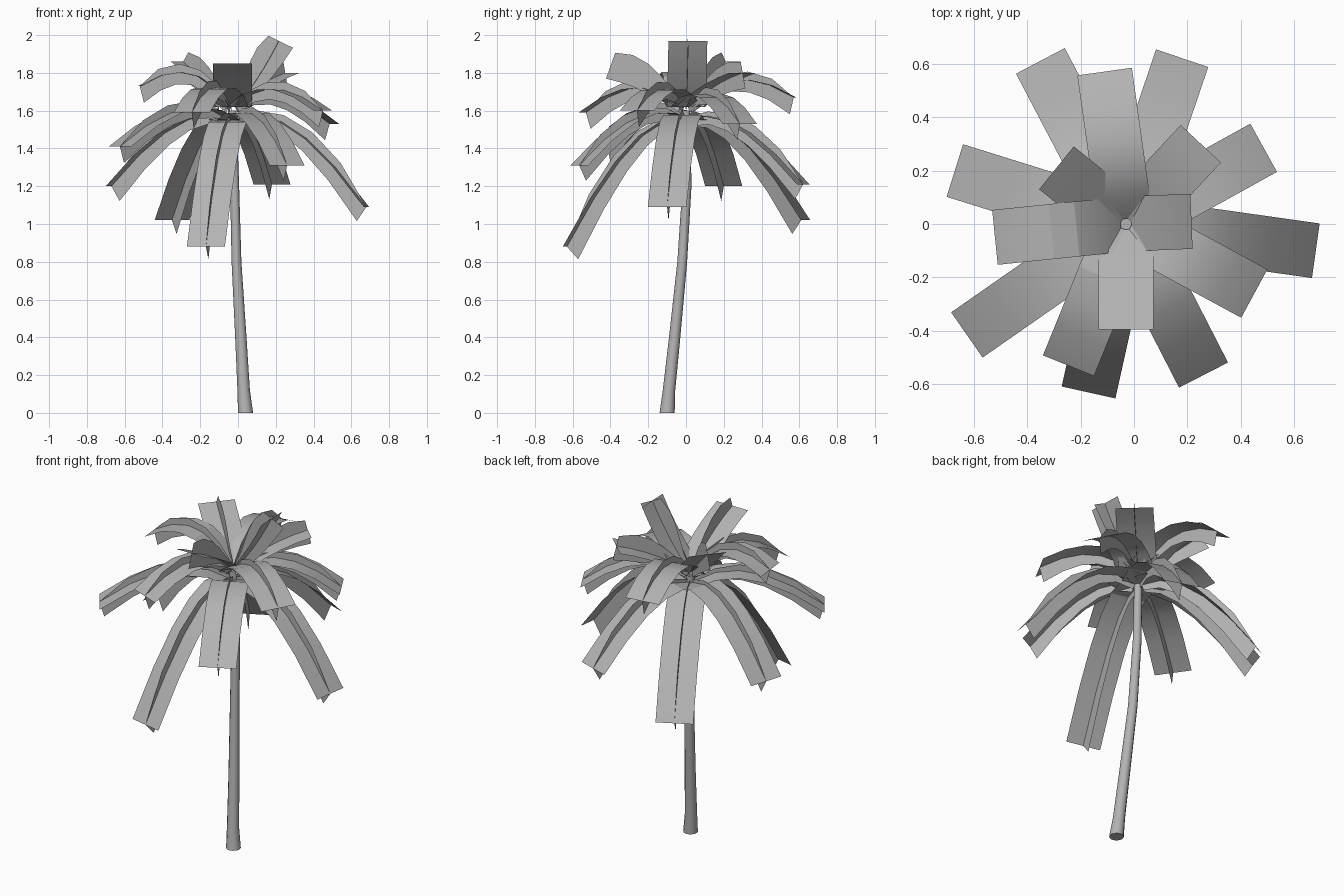
import bpy
import bmesh
from math import pi, cos, sin, radians
from mathutils import Vector

cube = bpy.data.objects.get("Cube")
if cube:
    bpy.data.objects.remove(cube, do_unlink=True)

grey = bpy.data.materials.new("plain grey")
grey.use_nodes = True
grey.diffuse_color = (0.45, 0.45, 0.45, 1)
grey.node_tree.nodes["Principled BSDF"].inputs["Base Color"].default_value = grey.diffuse_color


def finish(bm, name, angle):
    mesh = bpy.data.meshes.new(name)
    bm.to_mesh(mesh)
    bm.free()
    mesh.materials.append(grey)
    obj = bpy.data.objects.new(name, mesh)
    bpy.context.collection.objects.link(obj)
    bpy.ops.object.select_all(action='DESELECT')
    obj.select_set(True)
    bpy.context.view_layer.objects.active = obj
    bpy.ops.object.shade_smooth_by_angle(angle=radians(angle))


# Leaning trunk: rings along a gently curved path (x, y, z, radius)
PATH = [(.04, -.10, 0, .04), (.03, -.09, .12, .033), (.015, -.06, .4, .03),
        (-.008, -.02, .8, .026), (-.018, .005, 1.2, .024), (-.03, .0, 1.6, .022)]
SIDES = 12
bm = bmesh.new()
rings = []
for x, y, z, r in PATH:
    rings.append([bm.verts.new((x + r * cos(2 * pi * i / SIDES),
                                y + r * sin(2 * pi * i / SIDES), z))
                  for i in range(SIDES)])
for low, high in zip(rings, rings[1:]):
    for i in range(SIDES):
        j = (i + 1) % SIDES
        bm.faces.new((low[i], low[j], high[j], high[i]))
bm.faces.new(rings[0][::-1])
bm.faces.new(rings[-1])
finish(bm, "trunk", 40)


def ribbon(bm, edges):
    """Joins pairs of points into a strip of quads."""
    pairs = [(bm.verts.new(a), bm.verts.new(b)) for a, b in edges]
    for (a, b), (c, d) in zip(pairs, pairs[1:]):
        bm.faces.new((a, b, d, c))


def frond(name, tip, base_z, bend_z, reach, crest=0):
    """A blade with an upright fin along its midrib; crest is the fin's height at the tip."""
    tip = Vector(tip)
    out = Vector((tip.x + .03, tip.y, 0))
    heading = out.normalized()
    side = Vector((-heading.y, heading.x, 0)) * .103
    start = Vector((-.03, 0, base_z)) + heading * .02
    bend = Vector((-.03, 0, bend_z)) + out * reach
    blade, fin = [], []
    steps = 5
    for i in range(steps + 1):
        t = i / steps
        p = start * (1 - t) ** 2 + bend * 2 * t * (1 - t) + tip * t * t
        tangent = ((bend - start) * (1 - t) + (tip - bend) * t).normalized()
        normal = tangent.cross(side).normalized()
        blade.append((p + side, p - side))
        top = .02 * (1 - t) + .25 * t * t * (1 - t) + crest * t
        fin.append((p + normal * top,
                    p - normal * (.035 + .05 * t) + tangent * .03 * t * (crest == 0)))
    bm = bmesh.new()
    ribbon(bm, blade)
    ribbon(bm, fin)
    finish(bm, name, 20)


# Young fronds rising from the centre: tip position, height of the bend, reach of the bend
INNER = [((.215, .01, 1.97), 1.78, .62), ((-.03, -.395, 1.85), 1.78, .5),
         ((.25, .30, 1.80), 1.75, .5), ((-.29, .21, 1.86), 1.75, .54)]
# Middle crown: tip position and height of the arch
MIDDLE = [((-.52, -.05, 1.73), 1.92), ((-.11, .57, 1.67), 1.88),
          ((-.245, -.53, 1.59), 1.84), ((.45, -.26, 1.60), 1.82),
          ((.485, .285, 1.53), 1.79)]
# Lower crown: long hanging fronds
LOWER = [((-.625, -.415, 1.41), 1.73), ((.26, -.565, 1.31), 1.70),
         ((.68, -.10, 1.09), 1.69), ((-.67, .20, 1.20), 1.67),
         ((.18, .62, 1.21), 1.66), ((-.35, .61, 1.02), 1.63),
         ((-.17, -.63, .88), 1.60)]
for n, (tip, bend, reach) in enumerate(INNER, 1):
    frond(f"inner_frond_{n}", tip, 1.62, bend, reach, crest=.06)
for n, (tip, bend) in enumerate(MIDDLE, 1):
    frond(f"middle_frond_{n}", tip, 1.62, bend, .42)
for n, (tip, bend) in enumerate(LOWER, 1):
    frond(f"lower_frond_{n}", tip, 1.55, bend, .4)
